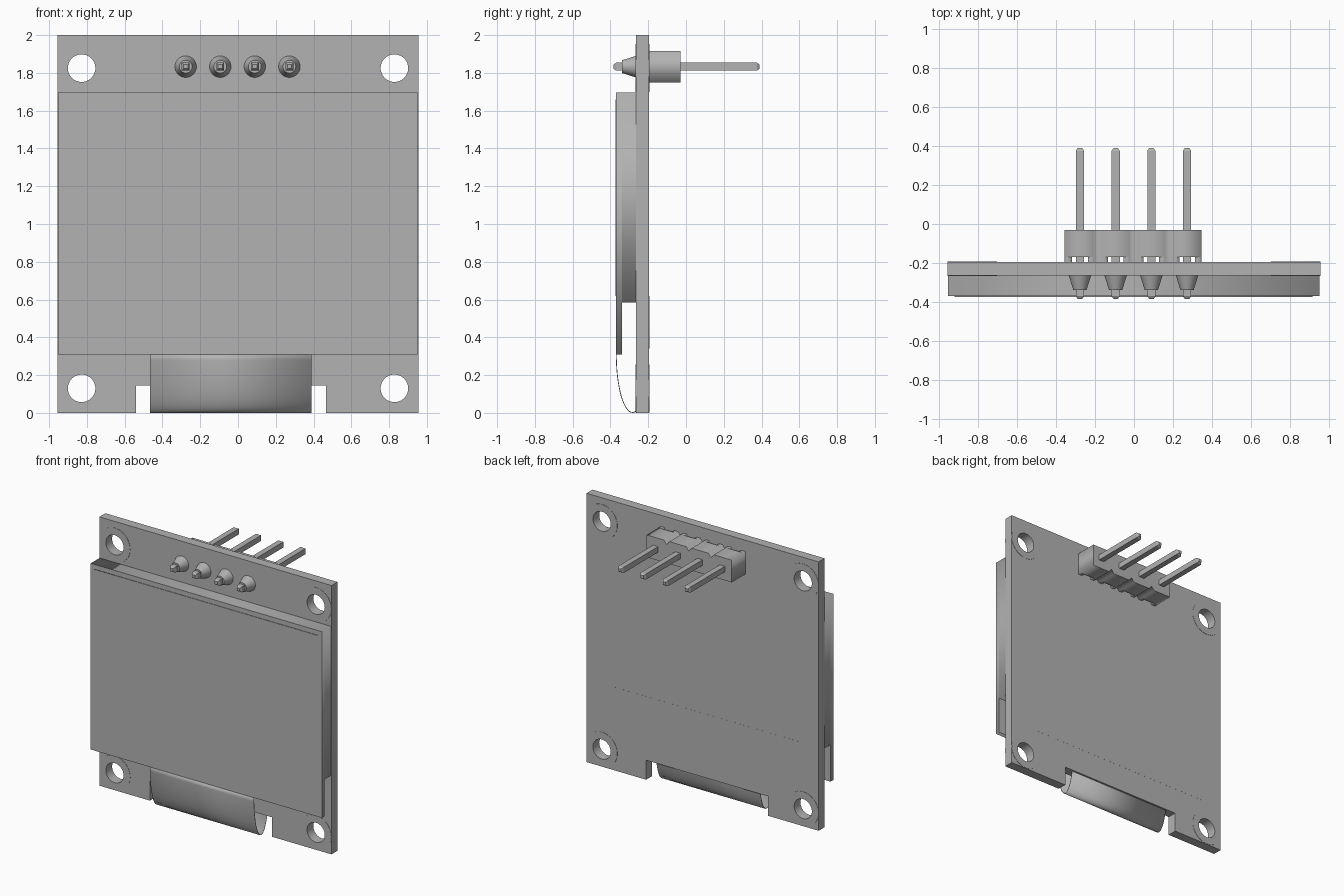
import bpy, bmesh, math

cube = bpy.data.objects.get("Cube")
if cube:
    bpy.data.objects.remove(cube, do_unlink=True)

grey = bpy.data.materials.new("plain grey")
grey.use_nodes = True
tone = (0.45, 0.45, 0.45, 1)
grey.diffuse_color = tone
grey.node_tree.nodes["Principled BSDF"].inputs["Base Color"].default_value = tone

BACK, FRONT = -0.195, -0.265          # the two faces of the board
PIN_Z = 1.833
PINS = [-0.277, -0.094, 0.089, 0.272]


def finish(obj, smooth=False):
    obj.data.materials.clear()
    obj.data.materials.append(grey)
    bpy.ops.object.select_all(action='DESELECT')
    obj.select_set(True)
    bpy.context.view_layer.objects.active = obj
    if smooth:
        bpy.ops.object.shade_smooth_by_angle(angle=math.radians(35))
    return obj


def plate(name, loops, y0, y1, smooth=False):
    """Flat x-z outline, inner loops become holes, extruded from y0 to y1."""
    curve = bpy.data.curves.new(name, 'CURVE')
    curve.dimensions = '2D'
    curve.fill_mode = 'BOTH'
    curve.extrude = abs(y1 - y0) / 2
    for loop in loops:
        spline = curve.splines.new('POLY')
        spline.points.add(len(loop) - 1)
        for p, (x, z) in zip(spline.points, loop):
            p.co = (x, z, 0, 1)
        spline.use_cyclic_u = True
    obj = bpy.data.objects.new(name, curve)
    bpy.context.collection.objects.link(obj)
    obj.location.y = (y0 + y1) / 2
    obj.rotation_euler.x = math.pi / 2
    finish(obj)
    bpy.ops.object.convert(target='MESH')
    return finish(bpy.context.object, smooth)


def rect(x0, x1, z0, z1):
    return [(x0, z0), (x1, z0), (x1, z1), (x0, z1)]


def circle(x, z, r, n=48):
    return [(x + r * math.cos(2 * math.pi * i / n),
             z + r * math.sin(2 * math.pi * i / n)) for i in range(n)]


def mesh_object(name, bm, smooth=False):
    bmesh.ops.recalc_face_normals(bm, faces=bm.faces)
    mesh = bpy.data.meshes.new(name)
    bm.to_mesh(mesh)
    bm.free()
    obj = bpy.data.objects.new(name, mesh)
    bpy.context.collection.objects.link(obj)
    return finish(obj, smooth)


# Circuit board with a bottom slot and four mounting holes
outline = [(-0.955, 0), (-0.54, 0), (-0.54, 0.145), (0.465, 0.145),
           (0.465, 0), (0.955, 0), (0.955, 2), (-0.955, 2)]
holes = [(x, z) for x in (-0.828, 0.828) for z in (0.13, 1.825)]
plate("circuit_board", [outline] + [circle(x, z, 0.073) for x, z in holes],
      FRONT, BACK, True)

# Thin pads around the holes on both faces
for x, z in holes:
    ring = [circle(x, z, 0.127), circle(x, z, 0.073)]
    plate("hole_pad_front", ring, FRONT - 0.002, FRONT, True)
    plate("hole_pad_back", ring, BACK, BACK + 0.002, True)

# Display: overhanging front glass, thicker rear glass, thin polarising film
plate("front_glass", [rect(-0.953, 0.95, 0.31, 1.695)], -0.37, -0.338)
plate("rear_glass", [rect(-0.953, 0.95, 0.585, 1.695)], -0.338, FRONT)
plate("polarising_film", [rect(-0.92, 0.915, 0.62, 1.66)], -0.374, -0.37)

# Ribbon that bends from the glass around the board's lower edge
bm = bmesh.new()
rows = []
for i in range(33):
    a = math.pi + math.pi * i / 32
    y, z = -0.283 + 0.086 * math.cos(a), 0.31 + 0.308 * math.sin(a)
    rows.append([bm.verts.new((x, y, z)) for x in (-0.465, 0.39)])
for a, b in zip(rows, rows[1:]):
    bm.faces.new((a[0], a[1], b[1], b[0]))
ribbon = mesh_object("ribbon_cable", bm, True)
ribbon.modifiers.new("thickness", 'SOLIDIFY').thickness = 0.004
ribbon.modifiers["thickness"].offset = 0

# Flat ribbon end lying on the back of the board
plate("ribbon_tail", [rect(-0.785, 0.75, 0.34, 0.62)], BACK, BACK + 0.0005)


# Header body with V grooves between the pins, raised on feet
def grooved(x0, x1, grooves):
    lo, hi, w, d = PIN_Z - 0.083, PIN_Z + 0.083, 0.022, 0.028
    bottom, top = [(x0, lo)], [(x0, hi)]
    for g in grooves:
        bottom += [(g - w, lo), (g, lo + d), (g + w, lo)]
        top += [(g - w, hi), (g, hi - d), (g + w, hi)]
    return bottom + [(x1, lo), (x1, hi)] + top[:0:-1] + [top[0]]


mids = [(a + b) / 2 for a, b in zip(PINS, PINS[1:])]
plate("header_body", [grooved(-0.355, 0.345, mids)], BACK + 0.025, -0.03)
edges = [-0.355] + [e for p in PINS for e in (p - 0.04, p + 0.04)] + [0.345]
for x0, x1 in zip(edges[::2], edges[1::2]):
    inside = [m for m in mids if x0 < m < x1]
    plate("header_foot", [grooved(x0, x1, inside)], BACK, BACK + 0.025)

# Square pins with tapered tips, and solder cones on the front
for px in PINS:
    bm = bmesh.new()
    rings = []
    for y, h in ((-0.385, 0.011), (-0.37, 0.021), (0.375, 0.021), (0.39, 0.011)):
        rings.append([bm.verts.new((x, y, z + PIN_Z))
                      for x, z in rect(px - h, px + h, -h, h)])
    for a, b in zip(rings, rings[1:]):
        for i in range(4):
            j = (i + 1) % 4
            bm.faces.new((a[i], a[j], b[j], b[i]))
    bm.faces.new(rings[0])
    bm.faces.new(rings[-1])
    mesh_object("header_pin", bm)

    bpy.ops.mesh.primitive_cone_add(
        vertices=32, radius1=0.057, radius2=0.034, depth=0.073,
        location=(px, FRONT - 0.0365, PIN_Z), rotation=(math.pi / 2, 0, 0))
    bpy.context.object.name = "solder_cone"
    finish(bpy.context.object, True)
